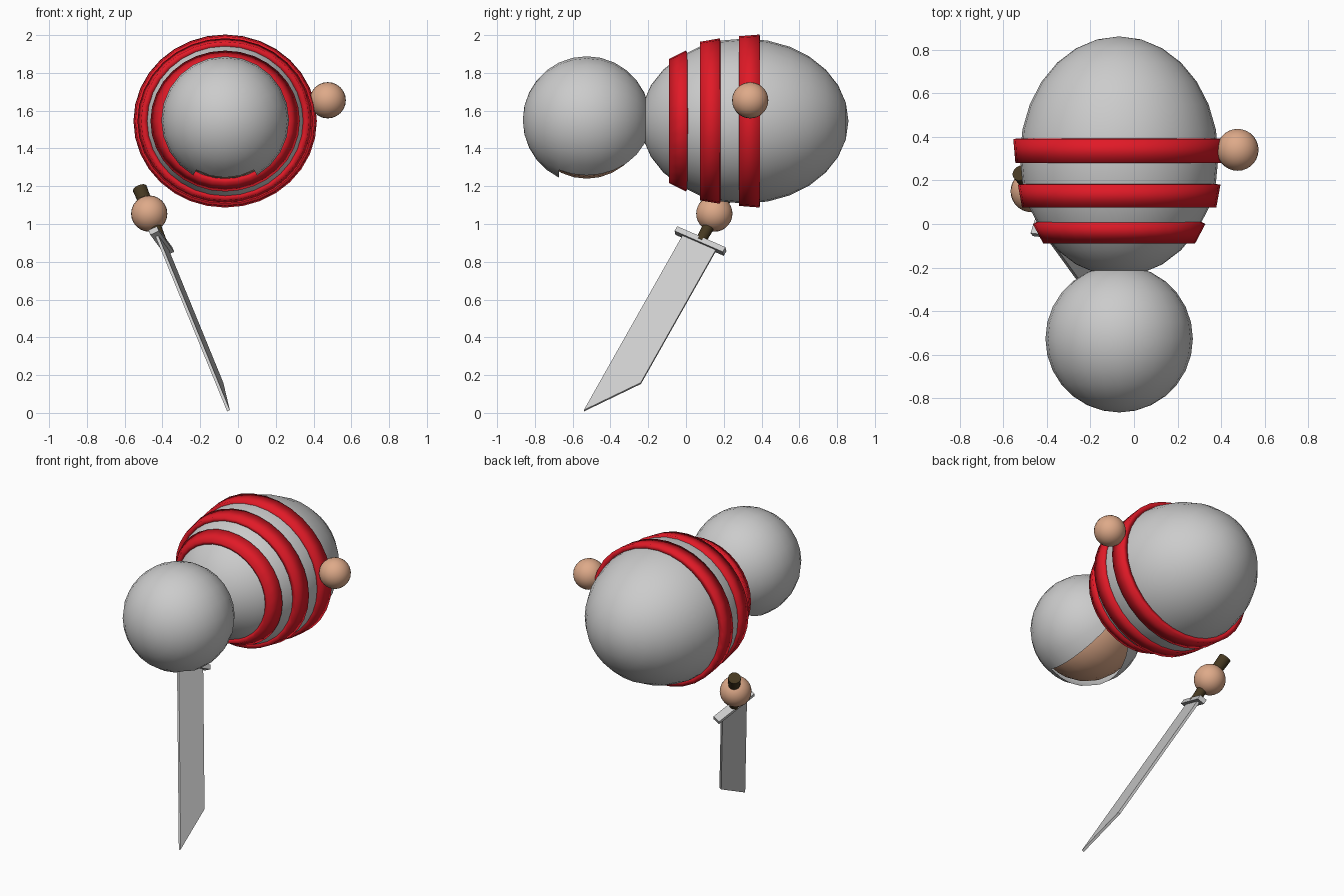
import bpy, bmesh, math
from mathutils import Vector, Matrix

if "Cube" in bpy.data.objects:
    bpy.data.objects.remove(bpy.data.objects["Cube"])


def mat(name, rgb):
    m = bpy.data.materials.new(name)
    m.diffuse_color = (*rgb, 1)
    m.use_nodes = True
    m.node_tree.nodes["Principled BSDF"].inputs["Base Color"].default_value = m.diffuse_color
    return m


SKIN = mat("skin", (0.73, 0.40, 0.25))
RED = mat("red", (0.75, 0.01, 0.02))
BROWN = mat("brown", (0.06, 0.04, 0.015))
TO_Y = Matrix.Rotation(-math.pi / 2, 4, 'X')   # local z axis -> world y


def finish(bm, name, material=None, smooth=True):
    bmesh.ops.recalc_face_normals(bm, faces=bm.faces)
    me = bpy.data.meshes.new(name)
    bm.to_mesh(me)
    bm.free()
    ob = bpy.data.objects.new(name, me)
    bpy.context.collection.objects.link(ob)
    if material:
        me.materials.append(material)
    if smooth:
        bpy.ops.object.select_all(action='DESELECT')
        ob.select_set(True)
        bpy.context.view_layer.objects.active = ob
        bpy.ops.object.shade_smooth_by_angle(angle=math.radians(40))
    return ob


def sphere(name, loc, radii, material=None, seg=24, rings=14, cut=None):
    bm = bmesh.new()
    bmesh.ops.create_uvsphere(bm, u_segments=seg, v_segments=rings, radius=1, matrix=TO_Y)
    if cut:
        gone = [f for f in bm.faces if cut(f.calc_center_median())]
        bmesh.ops.delete(bm, geom=gone, context='FACES')
    bmesh.ops.scale(bm, vec=radii, verts=bm.verts)
    bmesh.ops.translate(bm, vec=loc, verts=bm.verts)
    return finish(bm, name, material)


# Egg-shaped body
CX, CZ = -0.068, 1.545
sphere("body", (CX, 0.31, CZ), (0.455, 0.55, 0.437), seg=32, rings=14)

# Head and the hood around it, open on the underside
HEAD = (CX, -0.526, 1.55)
sphere("head", HEAD, (0.31, 0.31, 0.31), SKIN)
sphere("hood", HEAD, (0.338, 0.338, 0.338),
       cut=lambda c: c.y > -0.43 and math.atan2(abs(c.x), -c.z) < math.radians(30))

# Red bands around the body: y start, y end, front radius, back radius
for i, (y0, y1, r0, r1) in enumerate([(-0.09, 0.0, 0.328, 0.373),
                                      (0.075, 0.18, 0.42, 0.438),
                                      (0.28, 0.39, 0.449, 0.458)]):
    bm = bmesh.new()
    bmesh.ops.create_cone(bm, cap_ends=False, segments=32, radius1=r0, radius2=r1,
                          depth=y1 - y0,
                          matrix=Matrix.Translation((CX, (y0 + y1) / 2, CZ))
                          @ Matrix.Diagonal((1.06, 1, 1, 1)) @ TO_Y)
    band = finish(bm, f"band_{i + 1}", RED)
    sol = band.modifiers.new("thickness", 'SOLIDIFY')
    sol.thickness = 0.035
    sol.offset = -1

# Hands
sphere("free_hand", (0.475, 0.34, 1.655), (0.096,) * 3, SKIN)
sphere("sword_hand", (-0.47, 0.15, 1.055), (0.096,) * 3, SKIN)

# Sword frame: local x = blade width, y = blade thickness, z = towards the pommel
up = Vector((-0.336, 0.463, 0.82)).normalized()
wide = Vector((0.28, 0.878, -0.38))
wide = (wide - wide.dot(up) * up).normalized()
thick = up.cross(wide)
SWORD = Matrix.Translation((-0.402, 0.071, 0.90)) @ Matrix((wide, thick, up)).transposed().to_4x4()

# Blade with slanted tip
bm = bmesh.new()
profile = [(-0.1, 0), (0.1, 0), (0.1, -0.86), (-0.1, -1.13)]
face = bm.faces.new([bm.verts.new((x, -0.008, z)) for x, z in profile])
ext = bmesh.ops.extrude_face_region(bm, geom=[face])
bmesh.ops.translate(bm, vec=(0, 0.016, 0),
                    verts=[v for v in ext["geom"] if isinstance(v, bmesh.types.BMVert)])
bm.transform(SWORD)
finish(bm, "blade", smooth=False)

# Guard
bm = bmesh.new()
bmesh.ops.create_cube(bm, size=1, matrix=SWORD @ Matrix.Translation((0, 0, 0.012))
                      @ Matrix.Diagonal((0.29, 0.05, 0.03, 1)))
finish(bm, "guard", smooth=False)

# Grip, slightly thicker at the pommel
bm = bmesh.new()
bmesh.ops.create_cone(bm, cap_ends=True, segments=16, radius1=0.028, radius2=0.039, depth=0.34,
                      matrix=SWORD @ Matrix.Translation((0, 0, 0.182)))
finish(bm, "grip", BROWN)
